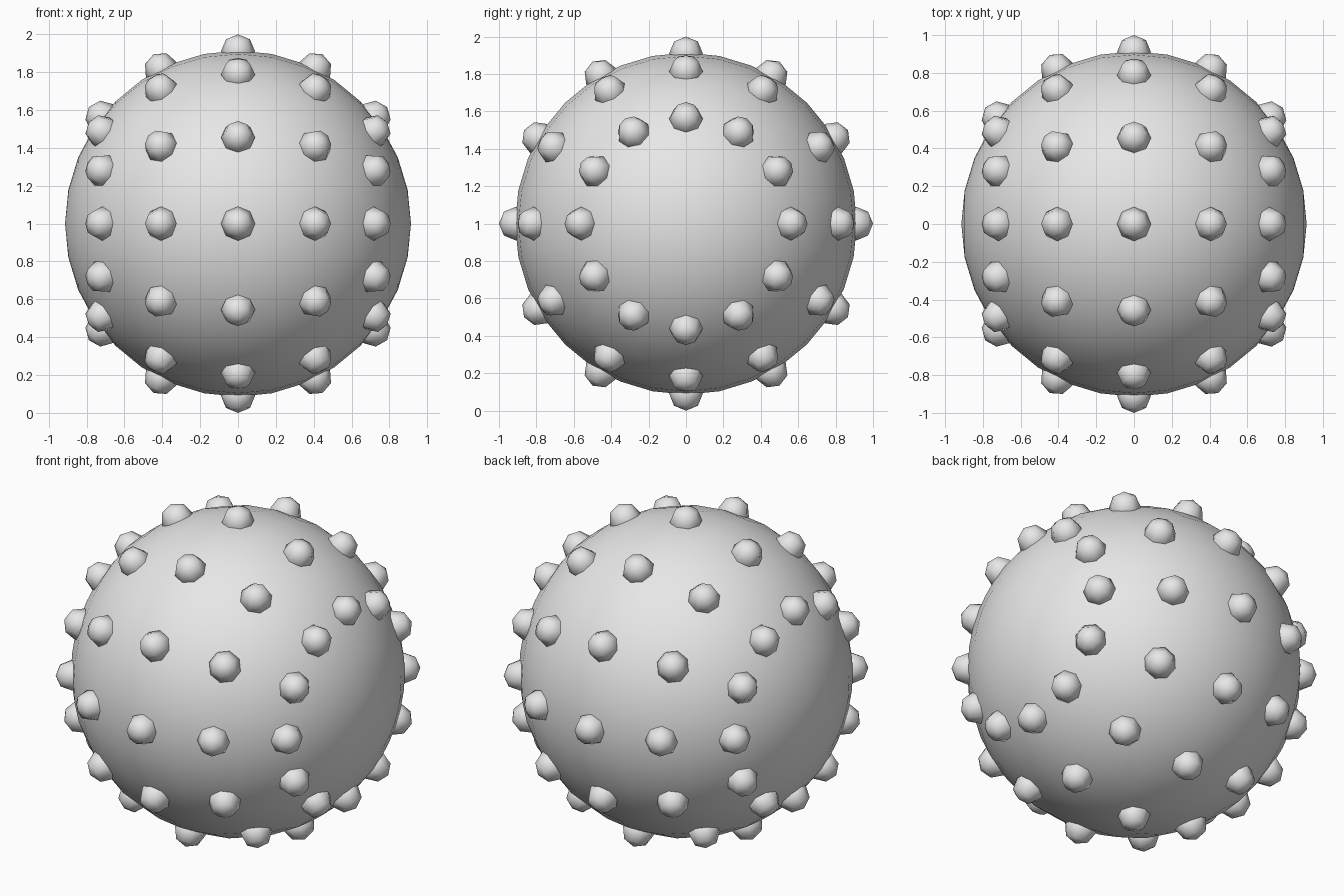
import bpy
from math import radians
from mathutils import Matrix, Vector

cube = bpy.data.objects.get("Cube")
if cube:
    bpy.data.objects.remove(cube, do_unlink=True)

BALL_RADIUS = 0.914
STUD_RADIUS = 0.09
CENTRE = Vector((0, 0, 1))

grey = bpy.data.materials.new("light_grey")
grey.use_nodes = True
colour = (0.8, 0.8, 0.8, 1)
grey.diffuse_color = colour
grey.node_tree.nodes["Principled BSDF"].inputs["Base Color"].default_value = colour


def smooth_sphere(name, segments, rings, radius):
    bpy.ops.mesh.primitive_uv_sphere_add(segments=segments, ring_count=rings, radius=radius)
    obj = bpy.context.object
    obj.name = name
    obj.data.name = name
    obj.data.materials.append(grey)
    bpy.ops.object.shade_smooth()
    return obj


# Main ball, with its poles on the left and right
ball = smooth_sphere("ball", 32, 16, BALL_RADIUS)
ball.matrix_world = Matrix.Translation(CENTRE) @ Matrix.Rotation(radians(90), 4, "Y")

# One low-poly stud, shared by every position
first_stud = smooth_sphere("stud", 8, 4, STUD_RADIUS)
stud_mesh = first_stud.data
bpy.data.objects.remove(first_stud, do_unlink=True)

# Five rings of twelve studs around the left-right axis
RINGS = {"right_outer": -52, "right_inner": -26.5, "middle": 0,
         "left_inner": 26.5, "left_outer": 52}
for ring, tilt in RINGS.items():
    for i in range(12):
        stud = bpy.data.objects.new(f"{ring}_stud_{i + 1}", stud_mesh)
        bpy.context.collection.objects.link(stud)
        stud.matrix_world = (Matrix.Translation(CENTRE)
                             @ Matrix.Rotation(radians(30 * i), 4, "X")
                             @ Matrix.Rotation(radians(tilt), 4, "Y")
                             @ Matrix.Translation((0, 0, 1 - STUD_RADIUS)))
